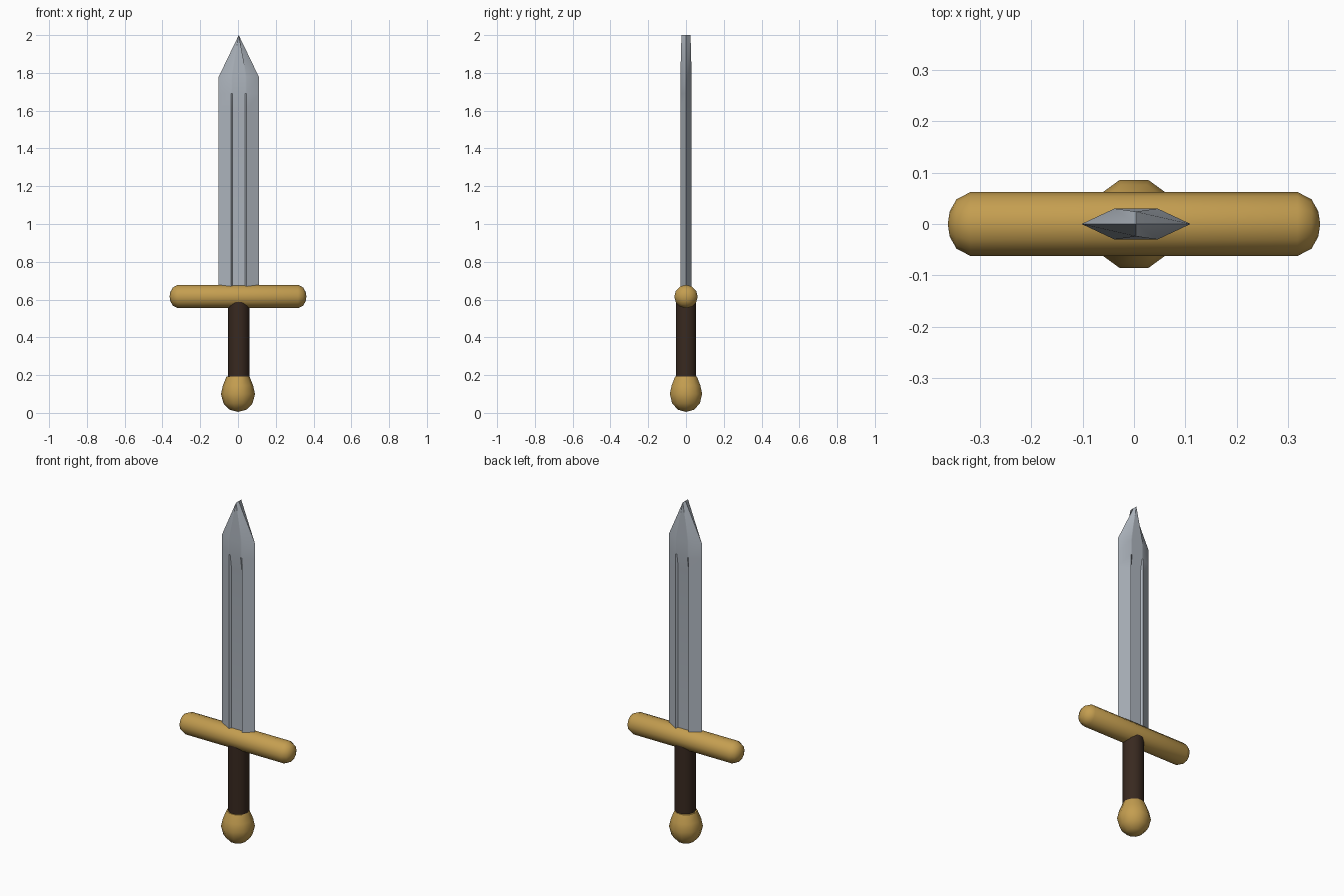
import bpy, bmesh, math
from mathutils import Matrix

cube = bpy.data.objects.get("Cube")
if cube:
    bpy.data.objects.remove(cube, do_unlink=True)


def material(name, color, roughness):
    m = bpy.data.materials.new(name)
    m.use_nodes = True
    m.diffuse_color = (*color, 1)
    bsdf = m.node_tree.nodes["Principled BSDF"]
    bsdf.inputs["Base Color"].default_value = (*color, 1)
    bsdf.inputs["Roughness"].default_value = roughness
    return m


steel = material("steel", (0.42, 0.46, 0.51), 0.5)
gold = material("gold", (0.55, 0.34, 0.08), 0.5)
leather = material("dark leather", (0.04, 0.022, 0.014), 0.8)


def loft(name, rings, mat, angle, matrix=Matrix()):
    """Skin a stack of rings with equal point counts and cap both ends."""
    bm = bmesh.new()
    loops = [[bm.verts.new(p) for p in ring] for ring in rings]
    n = len(loops[0])
    for a, b in zip(loops, loops[1:]):
        for i in range(n):
            j = (i + 1) % n
            bm.faces.new((a[i], a[j], b[j], b[i]))
    bm.faces.new(loops[0][::-1])
    bm.faces.new(loops[-1])
    bmesh.ops.remove_doubles(bm, verts=bm.verts, dist=0.0005)
    bmesh.ops.recalc_face_normals(bm, faces=bm.faces)
    bm.transform(matrix)
    mesh = bpy.data.meshes.new(name)
    bm.to_mesh(mesh)
    bm.free()
    mesh.materials.append(mat)
    obj = bpy.data.objects.new(name, mesh)
    bpy.context.collection.objects.link(obj)
    bpy.ops.object.select_all(action='DESELECT')
    bpy.context.view_layer.objects.active = obj
    obj.select_set(True)
    bpy.ops.object.shade_smooth_by_angle(angle=math.radians(angle))
    return obj


def turned(name, profile, sides, mat, angle, matrix=Matrix()):
    """Turn a (radius, height) profile around z."""
    steps = [math.tau * i / sides for i in range(sides)]
    rings = [[(r * math.cos(t), r * math.sin(t), z) for t in steps]
             for r, z in profile]
    return loft(name, rings, mat, angle, matrix)


def blade_ring(z, width, thick, flat, groove):
    """Lens-shaped section with a shallow groove on both broad faces."""
    front = [(-width, 0), (-flat, -thick), (-flat * 0.8, groove - thick),
             (flat * 0.8, groove - thick), (flat, -thick)]
    return [(x + 0.004, y, z) for x, y in front + [(-x, -y) for x, y in front]]


# Blade: groove fades out below the point, which ends in a short ridge
loft("blade", [
    blade_ring(0.62, 0.106, 0.03, 0.042, 0.012),
    blade_ring(1.61, 0.106, 0.03, 0.042, 0.012),
    blade_ring(1.69, 0.106, 0.03, 0.042, 0),
    blade_ring(1.78, 0.106, 0.03, 0.042, 0),
    blade_ring(2.0, 0, 0.024, 0, 0),
], steel, 35)

# Crossguard: a bar along x with rounded ends
end = [(0.0, 0.362), (0.025, 0.358), (0.048, 0.345), (0.062, 0.318)]
turned("crossguard", [(r, -h) for r, h in end] + end[::-1], 12, gold, 50,
       Matrix.Translation((0, 0, 0.616)) @ Matrix.Rotation(math.pi / 2, 4, 'Y'))

# Grip
turned("grip", [(0.057, 0.17), (0.057, 0.59)], 10, leather, 50,
       Matrix.Translation((0.004, 0, 0)))

# Pommel: a ball with a narrow collar
turned("pommel", [(0, 0.005), (0.045, 0.017), (0.077, 0.05), (0.09, 0.1),
                  (0.08, 0.145), (0.061, 0.192), (0.05, 0.194)],
       10, gold, 50)
